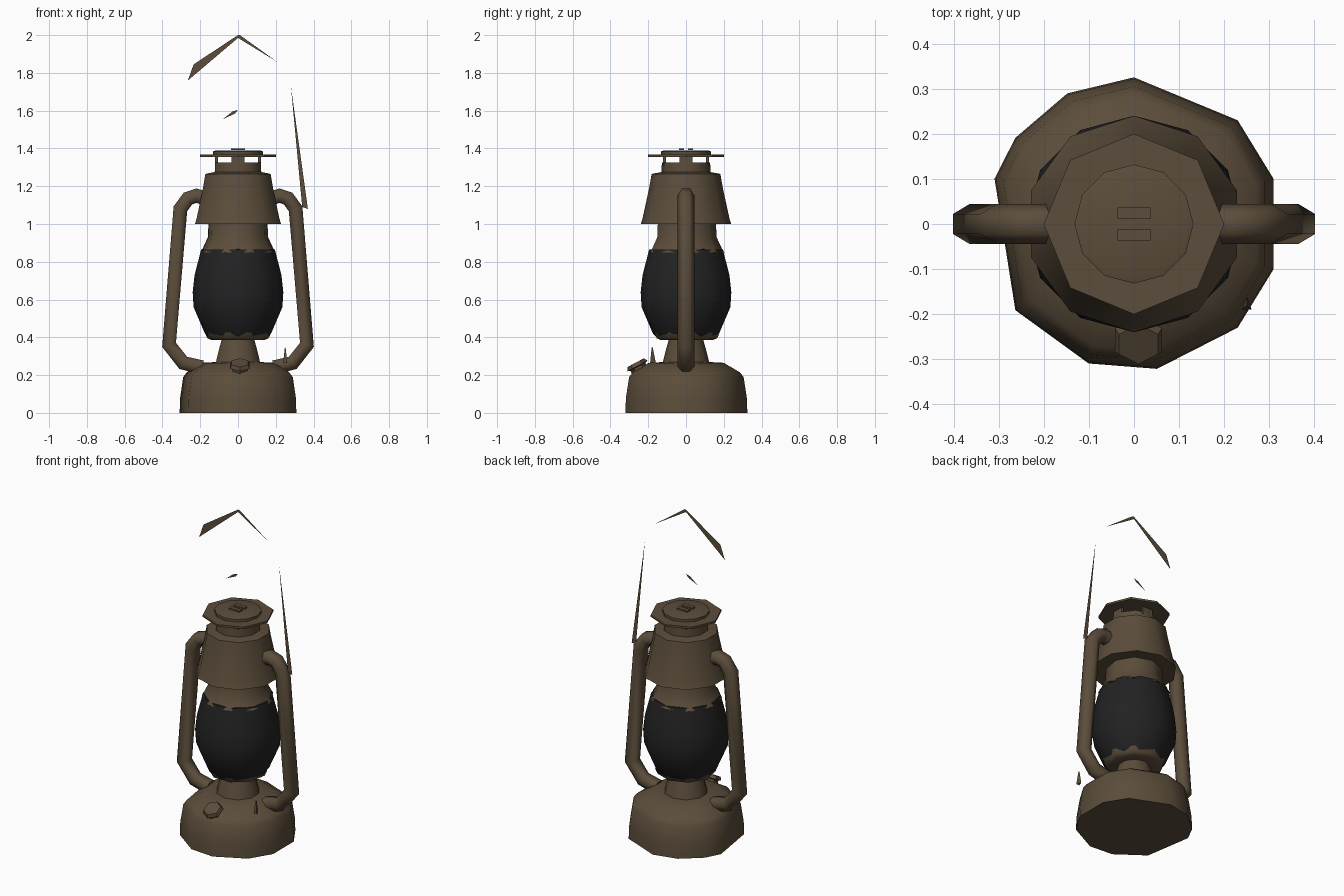
import bpy, bmesh, math
from mathutils import Vector

cube = bpy.data.objects.get("Cube")
if cube:
    bpy.data.objects.remove(cube)


def material(name, rgb):
    m = bpy.data.materials.new(name)
    m.use_nodes = True
    m.diffuse_color = (*rgb, 1)
    m.node_tree.nodes["Principled BSDF"].inputs["Base Color"].default_value = (*rgb, 1)
    return m


BRONZE = material("aged bronze", (0.105, 0.074, 0.043))
SOOT = material("sooty glass", (0.016, 0.016, 0.017))


def add(name, mesh, mat, smooth=50):
    ob = bpy.data.objects.new(name, mesh)
    bpy.context.collection.objects.link(ob)
    mesh.materials.clear()
    mesh.materials.append(mat)
    if smooth:
        bpy.ops.object.select_all(action="DESELECT")
        ob.select_set(True)
        bpy.context.view_layer.objects.active = ob
        bpy.ops.object.shade_smooth_by_angle(angle=math.radians(smooth))
    return ob


def evenly(sides, start=90):
    return [start + 360 * i / sides for i in range(sides)]


def lathe(name, profile, angles, mat=BRONZE, smooth=50):
    """Turn a (radius, height) profile round z and close both ends."""
    bm = bmesh.new()
    rings = [[bm.verts.new((r * math.cos(math.radians(a)), r * math.sin(math.radians(a)), z))
              for a in angles] for r, z in profile]
    n = len(angles)
    for low, high in zip(rings, rings[1:]):
        for i in range(n):
            j = (i + 1) % n
            bm.faces.new((low[i], low[j], high[j], high[i]))
    bm.faces.new(rings[0][::-1])
    bm.faces.new(rings[-1])
    bmesh.ops.recalc_face_normals(bm, faces=bm.faces)
    mesh = bpy.data.meshes.new(name)
    bm.to_mesh(mesh)
    bm.free()
    return add(name, mesh, mat, smooth)


def box(name, centre, size):
    bm = bmesh.new()
    bmesh.ops.create_cube(bm, size=1)
    for v in bm.verts:
        v.co = Vector(centre) + v.co * Vector(size)
    mesh = bpy.data.meshes.new(name)
    bm.to_mesh(mesh)
    bm.free()
    return add(name, mesh, BRONZE, 0)


def sliver(name, points):
    """A flat piece of wire lying in the plane of the side tubes."""
    mesh = bpy.data.meshes.new(name)
    mesh.from_pydata([(x, 0, z) for x, z in points], [], [range(len(points))])
    return add(name, mesh, BRONZE, 0)


# Fuel tank with an irregular outline
tank_angles = [18, 45, 90, 117, 144, 162, 216, 252, 279, 315, 342]
lathe("fuel_tank", [(0.325, 0), (0.322, 0.08), (0.305, 0.19), (0.285, 0.215),
                    (0.20, 0.265), (0.11, 0.27)], tank_angles)

# Burner cone and the plate that carries the globe
lathe("burner_cone", [(0.125, 0.26), (0.11, 0.32), (0.085, 0.41)], evenly(10))
lathe("globe_plate", [(0.14, 0.385), (0.165, 0.395), (0.178, 0.425)], evenly(9))

# Glass globe
lathe("glass_globe", [(0.15, 0.395), (0.175, 0.42), (0.235, 0.56), (0.24, 0.64),
                      (0.23, 0.73), (0.195, 0.865), (0.15, 0.87)], evenly(12), SOOT, 60)

# Collar above the globe, then the flared hood
lathe("globe_collar", [(0.203, 0.85), (0.19, 0.87), (0.162, 0.93), (0.158, 1.02)], evenly(9))
lathe("hood", [(0.15, 1.005), (0.24, 1.0), (0.23, 1.03), (0.195, 1.19),
               (0.182, 1.265), (0.13, 1.275)], evenly(10))

# Vented chimney: ring, four posts, rain disc and lid
lathe("chimney_ring", [(0.13, 1.26), (0.128, 1.325)], evenly(10))
for i, (x, y) in enumerate([(1, 0), (-1, 0), (0, 1), (0, -1)]):
    size = (0.015, 0.07, 0.06) if x else (0.07, 0.015, 0.06)
    box(f"chimney_post_{i + 1}", (0.113 * x, 0.113 * y, 1.34), size)
lathe("rain_disc", [(0.2, 1.356), (0.2, 1.368)], evenly(8), smooth=30)
lathe("chimney_lid", [(0.132, 1.362), (0.132, 1.384), (0.12, 1.388)], evenly(12), smooth=40)

# Square lift tab on the lid, two strips with a slot between
for side in (1, -1):
    box("lift_tab_" + ("back" if side > 0 else "front"), (0, 0.024 * side, 1.395),
        (0.074, 0.026, 0.008))

# Side air tubes
tube_path = [(0.13, 1.12), (0.22, 1.15), (0.265, 1.135), (0.305, 1.08),
             (0.365, 0.36), (0.29, 0.265), (0.19, 0.24)]
for side, label in ((1, "left"), (-1, "right")):
    curve = bpy.data.curves.new("tube_path", "CURVE")
    curve.dimensions = "3D"
    curve.bevel_depth = 0.044
    curve.bevel_resolution = 1
    curve.use_fill_caps = True
    spline = curve.splines.new("POLY")
    spline.points.add(len(tube_path) - 1)
    for p, (x, z) in zip(spline.points, tube_path):
        p.co = (x * side, 0, z, 1)
    helper = bpy.data.objects.new("tube_helper", curve)
    bpy.context.collection.objects.link(helper)
    bpy.context.view_layer.update()
    evaluated = helper.evaluated_get(bpy.context.evaluated_depsgraph_get())
    tube = bpy.data.meshes.new_from_object(evaluated)
    bpy.data.objects.remove(helper)
    add(f"{label}_air_tube", tube, BRONZE, 65)

# Filler cap tilted out of the tank shoulder
cap = lathe("filler_cap", [(0.045, -0.04), (0.045, 0.01), (0.06, 0.015), (0.05, 0.035)],
            evenly(6), smooth=30)
cap.location = (0.01, -0.25, 0.235)
cap.rotation_euler = (math.radians(28), 0, 0)

# Small wick knob beside the filler
knob = lathe("wick_knob", [(0.025, 0), (0.005, 0.08)], evenly(3), smooth=0)
knob.location = (0.25, -0.18, 0.265)
knob.scale = (0.5, 0.8, 1)

# Broken wire bail
sliver("bail_top_right", [(-0.265, 1.76), (0.0, 1.985), (0.0, 2.0), (-0.235, 1.845)])
sliver("bail_top_left", [(0.0, 1.985), (0.205, 1.86), (0.01, 2.0), (0.0, 2.0)])
sliver("bail_side_left", [(0.34, 1.09), (0.37, 1.08), (0.28, 1.73)])
sliver("bail_grip", [(-0.08, 1.555), (-0.015, 1.585), (0.0, 1.605), (-0.03, 1.595)])
